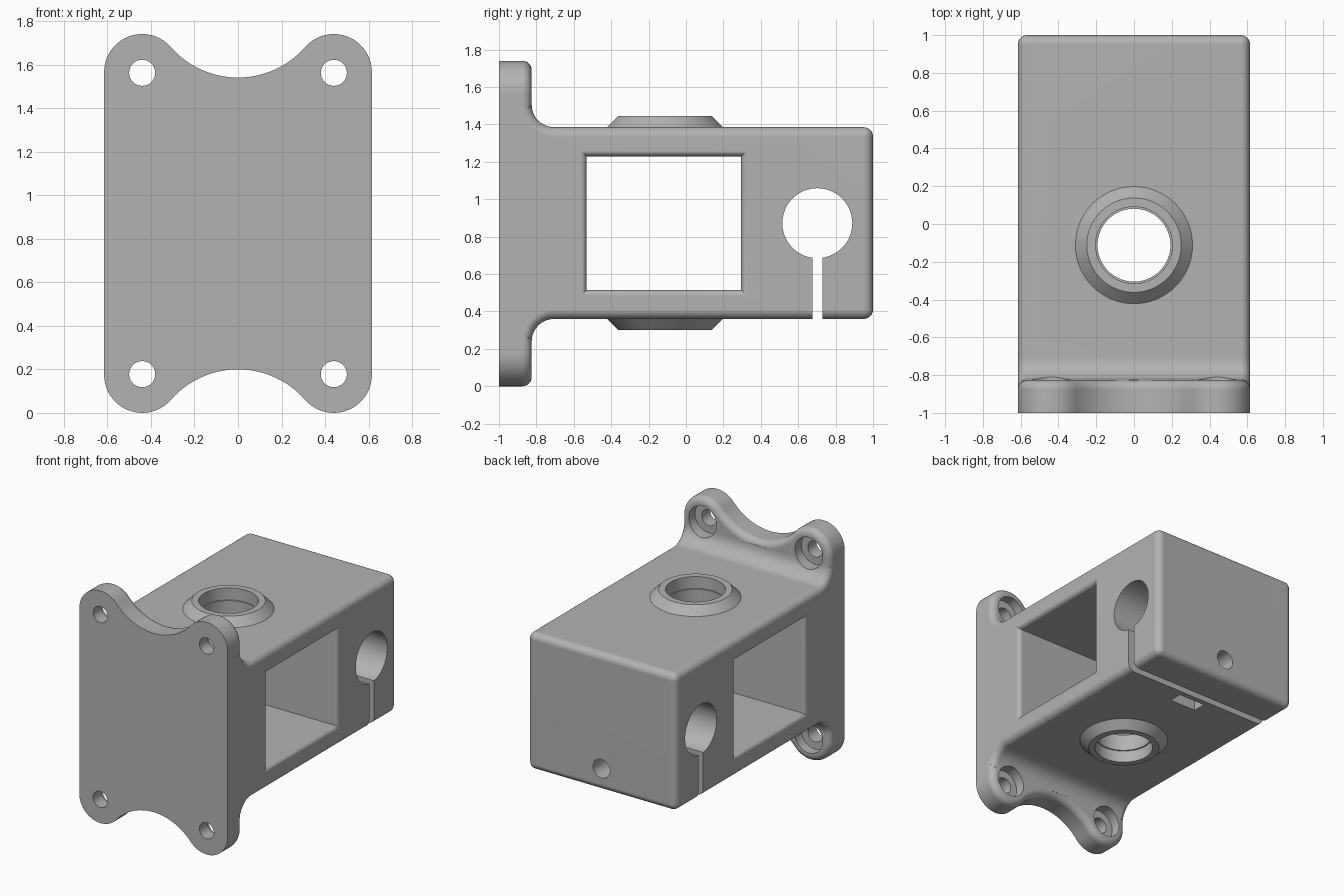
import bpy, bmesh
from math import sin, cos, pi, radians, atan2, hypot

if "Cube" in bpy.data.objects:
    bpy.data.objects.remove(bpy.data.objects["Cube"])

W, H = 0.615, 1.74            # half width, plate height
MID = H / 2
PLATE_BACK = -0.825
BODY_LO, BODY_HI = 0.36, 1.385
LOBE_X, LOBE_R = 0.44, 0.175
BORE_Y = -0.112               # vertical bearing bore

grey = bpy.data.materials.new("light_grey")
grey.use_nodes = True
colour = (0.45, 0.45, 0.45, 1)
grey.diffuse_color = colour
grey.node_tree.nodes["Principled BSDF"].inputs["Base Color"].default_value = colour


def arc(cx, cy, r, a0, a1, n):
    return [(cx + r * cos(a0 + (a1 - a0) * i / n), cy + r * sin(a0 + (a1 - a0) * i / n))
            for i in range(n + 1)]


def circle(cx, cy, r, n=64):
    return arc(cx, cy, r, 0, 2 * pi, n)[:-1]


def rect(cx, cy, hx, hy):
    return [(cx - hx, cy - hy), (cx + hx, cy - hy), (cx + hx, cy + hy), (cx - hx, cy + hy)]


def place(axis, t, p):
    return {"X": (t, p[0], p[1]), "Y": (p[0], t, p[1]), "Z": (p[0], p[1], t)}[axis]


def loft(name, axis, rings, bevel=None, width=0.05):
    """Closed solid through flat rings [(position, points)], rounding the chosen edges."""
    bm = bmesh.new()
    loops = [[bm.verts.new(place(axis, t, p)) for p in pts] for t, pts in rings]
    for a, b in zip(loops, loops[1:]):
        for i in range(len(a)):
            j = (i + 1) % len(a)
            bm.faces.new((a[i], a[j], b[j], b[i]))
    bm.faces.new(loops[0])
    bm.faces.new(loops[-1])
    bmesh.ops.recalc_face_normals(bm, faces=bm.faces)
    if bevel:
        edges = [e for e in bm.edges if bevel(e.verts[0].co, e.verts[1].co)]
        bmesh.ops.bevel(bm, geom=edges, offset=width, segments=6, profile=0.5,
                        affect="EDGES", clamp_overlap=False)
        bmesh.ops.recalc_face_normals(bm, faces=bm.faces)
    mesh = bpy.data.meshes.new(name)
    bm.to_mesh(mesh)
    bm.free()
    mesh.materials.append(grey)
    ob = bpy.data.objects.new(name, mesh)
    bpy.context.collection.objects.link(ob)
    return ob


def prism(name, axis, lo, hi, pts, **kw):
    return loft(name, axis, [(lo, pts), (hi, pts)], **kw)


def combine(target, other, operation):
    mod = target.modifiers.new("combine", "BOOLEAN")
    mod.operation, mod.solver, mod.object = operation, "EXACT", other
    bpy.context.view_layer.objects.active = target
    bpy.ops.object.modifier_apply(modifier=mod.name)
    bpy.data.objects.remove(other)


# Mounting plate: four lobes joined by tangent scallops at top and bottom
dip = 0.20
rise = dip - LOBE_R
scallop_r = (LOBE_X ** 2 + rise ** 2 - LOBE_R ** 2) / (2 * (LOBE_R + rise))
scallop_z = H - dip + scallop_r
tilt = atan2(scallop_z - (H - LOBE_R), LOBE_X)
top = arc(LOBE_X, H - LOBE_R, LOBE_R, 0, pi - tilt, 20)
top += arc(0, scallop_z, scallop_r, -tilt, tilt - pi, 24)[1:-1]
top += arc(-LOBE_X, H - LOBE_R, LOBE_R, tilt, pi, 20)
outline = top + [(-x, H - z) for x, z in top]
bracket = prism("mounting_bracket", "Y", -1, PLATE_BACK, outline,
                bevel=lambda a, b: min(a.y, b.y) > PLATE_BACK - 0.001)

# Rectangular body flaring into the plate with fillets
R = 0.12
flare = arc(PLATE_BACK + R, BODY_HI + R, R, pi, 1.5 * pi, 10)
half = [(-0.94, BODY_HI + R)] + flare + [(1, BODY_HI)]
side = half + [(y, H + 0.005 - z) for y, z in reversed(half)]
body = prism("body", "X", -W, W, side,
             bevel=lambda a, b: abs(a.x - b.x) < 0.001 or min(a.y, b.y) > 0.99)
combine(bracket, body, "UNION")

# Conical bosses above and below
for z_in, z_out in ((BODY_HI, BODY_HI + 0.06), (BODY_LO, BODY_LO - 0.06)):
    inner = z_in + (z_in - z_out)
    boss = loft("boss", "Z", [(inner, circle(0, BORE_Y, 0.31)), (z_in, circle(0, BORE_Y, 0.31)),
                              (z_out, circle(0, BORE_Y, 0.25))])
    combine(bracket, boss, "UNION")

# Side window with rounded lips
r = 0.033
lip = [(W - r + r * sin(t), r * (1 - cos(t))) for t in (radians(15 * i) for i in range(7))]
lip.append((W + 0.1, r))
levels = [(-x, o) for x, o in reversed(lip)] + lip
window = loft("window_cutter", "X",
              [(x, rect(-0.118, 0.872, 0.413 + o, 0.357 + o)) for x, o in levels])
combine(bracket, window, "DIFFERENCE")

# Bearing bore with a shallow recess at each end
cutters = [prism("bore_cutter", "Z", -0.1, 2, circle(0, BORE_Y, 0.193))]
for lo, hi in ((BODY_HI - 0.03, 1.6), (0.1, BODY_LO + 0.03)):
    cutters.append(prism("recess_cutter", "Z", lo, hi, circle(0, BORE_Y, 0.203)))

# Clamp bore with slit, bolt hole and nut pocket
cutters += [
    prism("clamp_cutter", "X", -1, 1, circle(0.702, 0.872, 0.187)),
    prism("slit_cutter", "X", -1, 1, rect(0.703, 0.5, 0.028, 0.3)),
    prism("bolt_cutter", "Y", 0.45, 1.2, circle(0, 0.525, 0.07, 32)),
    prism("nut_cutter", "Z", 0.2, 0.63, rect(0, 0.585, 0.11, 0.05)),
]

# Counterbored screw holes in the lobes
for x in (-LOBE_X, LOBE_X):
    for z in (LOBE_R + 0.003, H - LOBE_R - 0.003):
        cutters.append(prism("screw_cutter", "Y", -1.2, -0.7, circle(x, z, 0.06, 32)))
        cutters.append(prism("head_cutter", "Y", -0.9, -0.65, circle(x, z, 0.115, 40)))

for cutter in cutters:
    combine(bracket, cutter, "DIFFERENCE")

# Smooth rounds, crisp edges
for ob in bpy.context.selected_objects:
    ob.select_set(False)
bracket.select_set(True)
bpy.context.view_layer.objects.active = bracket
bpy.ops.object.shade_smooth_by_angle(angle=radians(30))
normals = bracket.modifiers.new("even_normals", "WEIGHTED_NORMAL")
normals.keep_sharp = True
